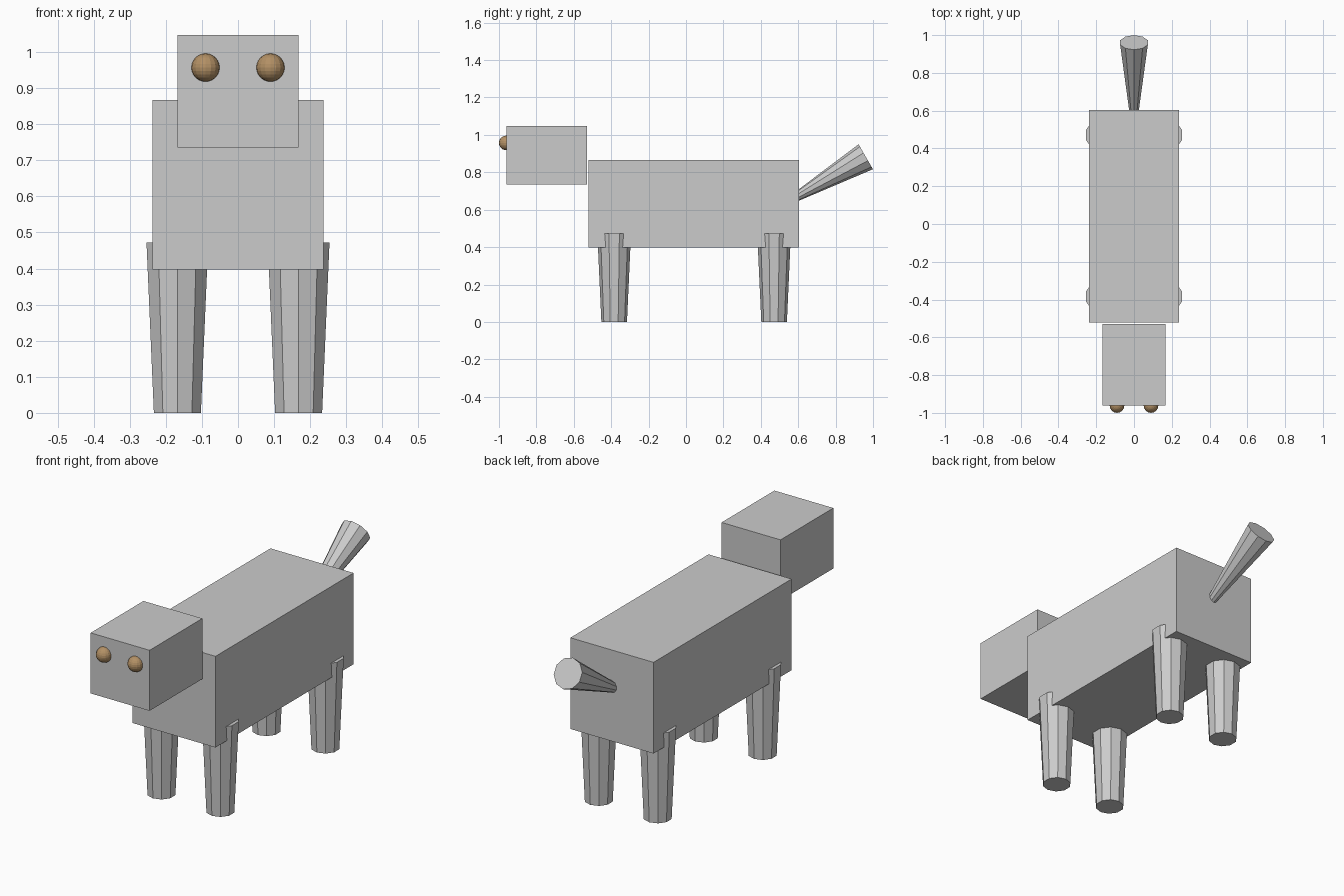
import bpy
from math import radians, cos, sin
from mathutils import Vector

if "Cube" in bpy.data.objects:
    bpy.data.objects.remove(bpy.data.objects["Cube"])


def box(name, lo, hi):
    lo, hi = Vector(lo), Vector(hi)
    bpy.ops.mesh.primitive_cube_add(size=1, location=(lo + hi) / 2)
    ob = bpy.context.object
    ob.name = name
    ob.scale = hi - lo
    return ob


def taper(name, centre, r_start, r_end, length, tilt=0.0):
    bpy.ops.mesh.primitive_cone_add(vertices=10, radius1=r_start, radius2=r_end,
                                    depth=length, location=centre, rotation=(tilt, 0, 0))
    bpy.context.object.name = name
    return bpy.context.object


# Body and head
box("body", (-0.237, -0.522, 0.397), (0.237, 0.603, 0.867))
box("head", (-0.168, -0.96, 0.735), (0.168, -0.53, 1.047))

# Eyes
brown = bpy.data.materials.new("eye_brown")
brown.diffuse_color = (0.45, 0.28, 0.13, 1)
brown.use_nodes = True
brown.node_tree.nodes["Principled BSDF"].inputs["Base Color"].default_value = brown.diffuse_color
for side, s in (("left", 1), ("right", -1)):
    bpy.ops.mesh.primitive_uv_sphere_add(segments=16, ring_count=12, radius=0.039,
                                         location=(s * 0.09, -0.961, 0.957))
    eye = bpy.context.object
    eye.name = f"{side}_eye"
    eye.data.materials.append(brown)

    # Legs, widening upwards into the body
    for end, y in (("front", -0.384), ("back", 0.471)):
        taper(f"{end}_{side}_leg", (s * 0.168, y, 0.236), 0.0685, 0.09, 0.472)

# Tail, rising 30 degrees and widening to its tip
tip = Vector((0, 0.961, 0.883))
axis = Vector((0, cos(radians(30)), sin(radians(30))))
length = 0.45
taper("tail", tip - axis * length / 2, 0.022, 0.077, length, radians(-60))
